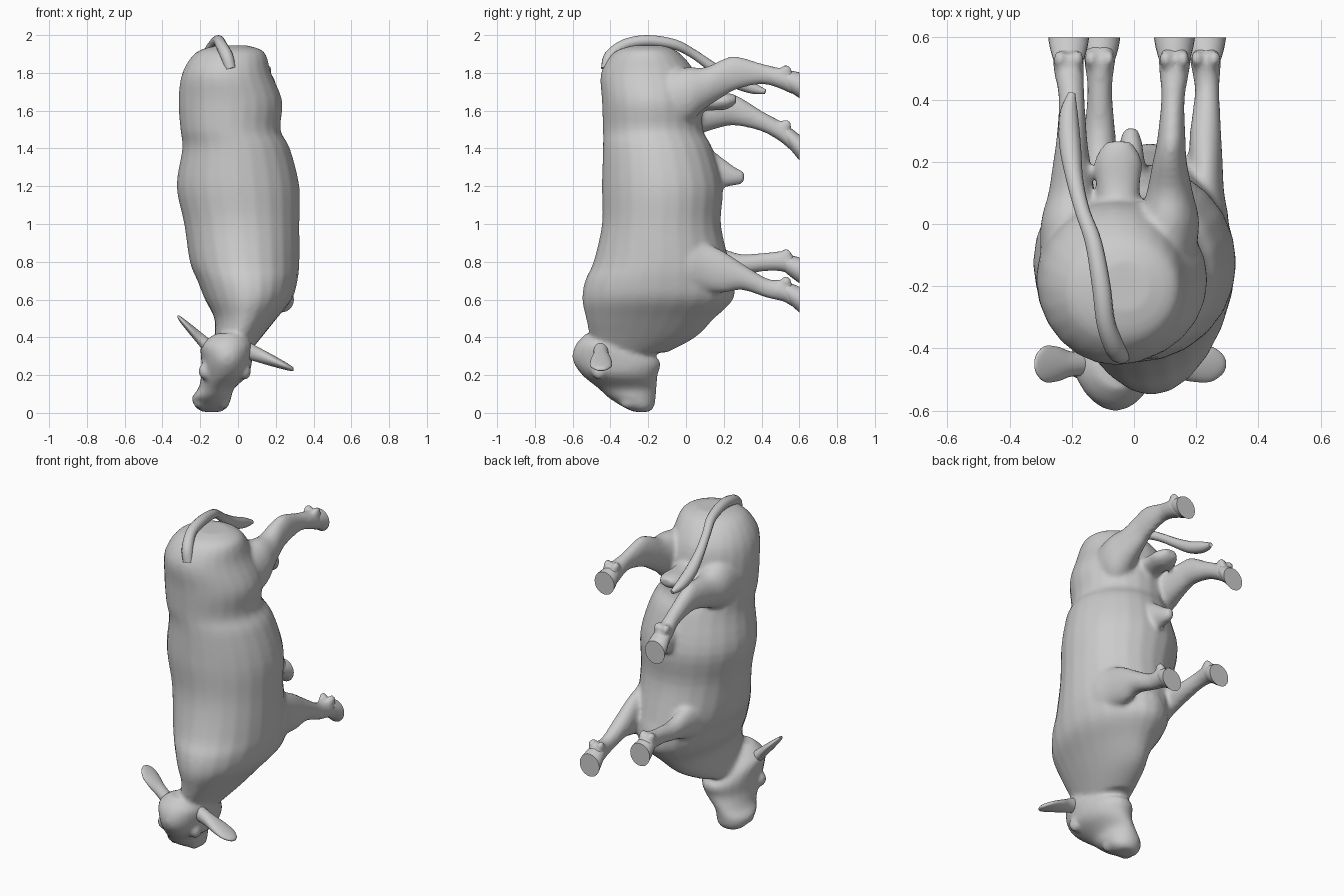
import bpy, bmesh, math
from mathutils import Vector, Matrix

cube = bpy.data.objects.get("Cube")
if cube:
    bpy.data.objects.remove(cube)

gray = bpy.data.materials.new("plain gray")
gray.use_nodes = True
gray.diffuse_color = (0.6, 0.6, 0.6, 1)
gray.node_tree.nodes["Principled BSDF"].inputs["Base Color"].default_value = gray.diffuse_color


def spline(rows, steps):
    """Smoothly resample rows of numbers, keeping the originals."""
    out = []
    for i in range(len(rows) - 1):
        a, b, c, d = (Vector(rows[max(0, min(j, len(rows) - 1))]) for j in range(i - 1, i + 3))
        for k in range(steps):
            t = k / steps
            out.append(b + (c - a) * t / 2 + (2 * a - 5 * b + 4 * c - d) * t * t / 2
                       + (3 * b - a - 3 * c + d) * t ** 3 / 2)
    return out + [Vector(rows[-1])]


def loft(bm, axis, rows, sides=24, steps=4):
    """Closed skin over ellipses; each row is x, y, z and two radii across the axis."""
    u, v = [i for i in range(3) if i != axis]
    rings = []
    for row in spline(rows, steps):
        ring = []
        for k in range(sides):
            angle = math.tau * k / sides
            p = Vector(row[:3])
            p[u] += row[3] * math.cos(angle)
            p[v] += row[4] * math.sin(angle)
            ring.append(bm.verts.new(p))
        rings.append(ring)
    for a, b in zip(rings, rings[1:]):
        for k in range(sides):
            n = (k + 1) % sides
            bm.faces.new((a[k], a[n], b[n], b[k]))
    bm.faces.new(rings[0])
    bm.faces.new(rings[-1])


def ball(bm, place, size):
    bmesh.ops.create_icosphere(bm, subdivisions=3, radius=1,
                               matrix=Matrix.LocRotScale(Vector(place), None, Vector(size)))


def finish(name, bm, angle=math.pi):
    bmesh.ops.recalc_face_normals(bm, faces=bm.faces)
    mesh = bpy.data.meshes.new(name)
    bm.to_mesh(mesh)
    bm.free()
    mesh.materials.append(gray)
    ob = bpy.data.objects.new(name, mesh)
    bpy.context.collection.objects.link(ob)
    bpy.ops.object.select_all(action='DESELECT')
    ob.select_set(True)
    bpy.context.view_layer.objects.active = ob
    bpy.ops.object.shade_smooth_by_angle(angle=angle)
    return ob


skin = bmesh.new()

# Trunk and neck, from rump down to nape
loft(skin, 2, [
    (-.03, -.2, 1.945, .08, .08), (-.04, -.21, 1.91, .18, .17),
    (-.06, -.2, 1.8, .235, .25), (-.04, -.18, 1.65, .275, .265),
    (-.04, -.175, 1.5, .265, .265), (-.01, -.15, 1.4, .285, .29),
    (0, -.125, 1.2, .325, .32), (.02, -.13, 1, .305, .315),
    (.035, -.13, .8, .29, .36), (.05, -.14, .7, .265, .395),
    (.055, -.15, .6, .23, .4), (.04, -.19, .5, .165, .34),
    (0, -.23, .4, .125, .28), (-.04, -.3, .32, .1, .2)])

# Head, from poll to muzzle
loft(skin, 2, [
    (-.05, -.47, .42, .07, .06), (-.06, -.43, .36, .135, .155),
    (-.06, -.37, .28, .135, .23), (-.07, -.35, .2, .125, .2),
    (-.115, -.31, .13, .095, .155), (-.14, -.285, .08, .105, .125),
    (-.14, -.25, .03, .085, .08), (-.14, -.235, .005, .05, .04)])

# Brows and nostril wings
for side in (-1, 1):
    ball(skin, (-.07 + side * .105, -.46, .22), (.035, .04, .045))
    ball(skin, (-.14 + side * .06, -.3, .055), (.035, .05, .035))

# Hind legs: thigh, hock, shank
loft(skin, 1, [
    (.09, -.15, 1.66, .1, .14), (.11, 0, 1.68, .1, .15), (.115, .1, 1.72, .075, .11),
    (.115, .2, 1.775, .055, .1), (.12, .27, 1.8, .046, .088), (.125, .4, 1.795, .038, .055),
    (.13, .5, 1.77, .05, .055), (.13, .575, 1.74, .055, .06)])
loft(skin, 1, [
    (-.19, -.15, 1.6, .11, .15), (-.2, 0, 1.59, .1, .14), (-.2, .1, 1.585, .075, .1),
    (-.2, .2, 1.6, .06, .085), (-.2, .27, 1.6, .05, .08), (-.2, .4, 1.545, .042, .055),
    (-.21, .5, 1.49, .05, .055), (-.21, .575, 1.43, .055, .06)])

# Forelegs: shoulder, knee, shank
loft(skin, 1, [
    (.19, -.15, .78, .1, .16), (.215, 0, .78, .09, .15), (.225, .1, .77, .065, .13),
    (.23, .2, .745, .055, .11), (.23, .3, .72, .05, .07), (.235, .43, .66, .04, .052),
    (.23, .52, .645, .05, .058), (.23, .575, .61, .055, .06)])
loft(skin, 1, [
    (-.12, -.15, .78, .11, .16), (-.12, 0, .79, .09, .14), (-.115, .1, .79, .065, .12),
    (-.11, .2, .785, .055, .085), (-.11, .3, .785, .05, .055), (-.11, .43, .8, .04, .05),
    (-.11, .52, .8, .05, .055), (-.11, .575, .77, .055, .06)])

# Dewclaws and hooves
hooves = bmesh.new()
for x, z, lean in ((.13, 1.735, .03), (-.21, 1.405, .07), (.23, .6, .045), (-.11, .755, .035)):
    for side in (-1, 1):
        ball(skin, (x + side * .028, .53, z + lean + .05), (.022, .03, .03))
    loft(hooves, 1, [(x, .53, z + lean, .05, .05), (x, .565, z + lean / 2, .06, .06),
                     (x, .6, z, .066, .068)], steps=2)

# Sheath, scrotum and brisket
loft(skin, 1, [(-.01, .1, 1.3, .06, .12), (-.01, .2, 1.27, .045, .075),
               (-.01, .27, 1.25, .035, .045), (-.01, .31, 1.25, .02, .03)])
loft(skin, 1, [(-.05, .02, 1.66, .06, .07), (-.05, .12, 1.65, .07, .05),
               (-.05, .21, 1.65, .075, .045), (-.05, .265, 1.66, .04, .025)])
ball(skin, (.05, .12, .68), (.13, .14, .15))

body = finish("body", skin)
fuse = body.modifiers.new("fuse", 'REMESH')
fuse.mode = 'VOXEL'
fuse.voxel_size = .012
fuse.use_smooth_shade = True
soften = body.modifiers.new("soften", 'SMOOTH')
soften.factor = .5
soften.iterations = 8

finish("hooves", hooves, math.radians(40))

# Ears: narrow stalk, broad thin blade
ears = bmesh.new()
for tip, rise in ((-.32, .51), (.295, .23)):
    root = -.06 + math.copysign(.09, tip)
    rows = []
    for t, wide, thick in ((0, .04, .05), (.3, .04, .04), (.55, .055, .032),
                           (.8, .058, .022), (.95, .035, .014), (1, .012, .006)):
        rows.append((root + (tip - root) * t, -.45, .34 + (rise - .34) * t, wide, thick))
    loft(ears, 0, rows)
finish("ears", ears)

# Tail: arched over the rump, ending in a tuft
path = bpy.data.curves.new("tail", 'CURVE')
path.dimensions = '3D'
path.bevel_depth = .03
path.bevel_resolution = 4
path.use_fill_caps = True
strand = path.splines.new('POLY')
points = spline([
    (-.04, -.42, 1.82, 1), (-.06, -.4, 1.89, 1.1), (-.09, -.32, 1.95, 1), (-.105, -.2, 1.97, 1),
    (-.13, -.06, 1.95, .9), (-.165, .04, 1.9, .8), (-.19, .14, 1.83, .9),
    (-.205, .25, 1.76, 1.15), (-.21, .35, 1.72, 1), (-.2, .42, 1.7, .4)], 5)
strand.points.add(len(points) - 1)
for point, row in zip(strand.points, points):
    point.co = (*row[:3], 1)
    point.radius = row[3]
strand.use_smooth = True
path.materials.append(gray)
bpy.context.collection.objects.link(bpy.data.objects.new("tail", path))
